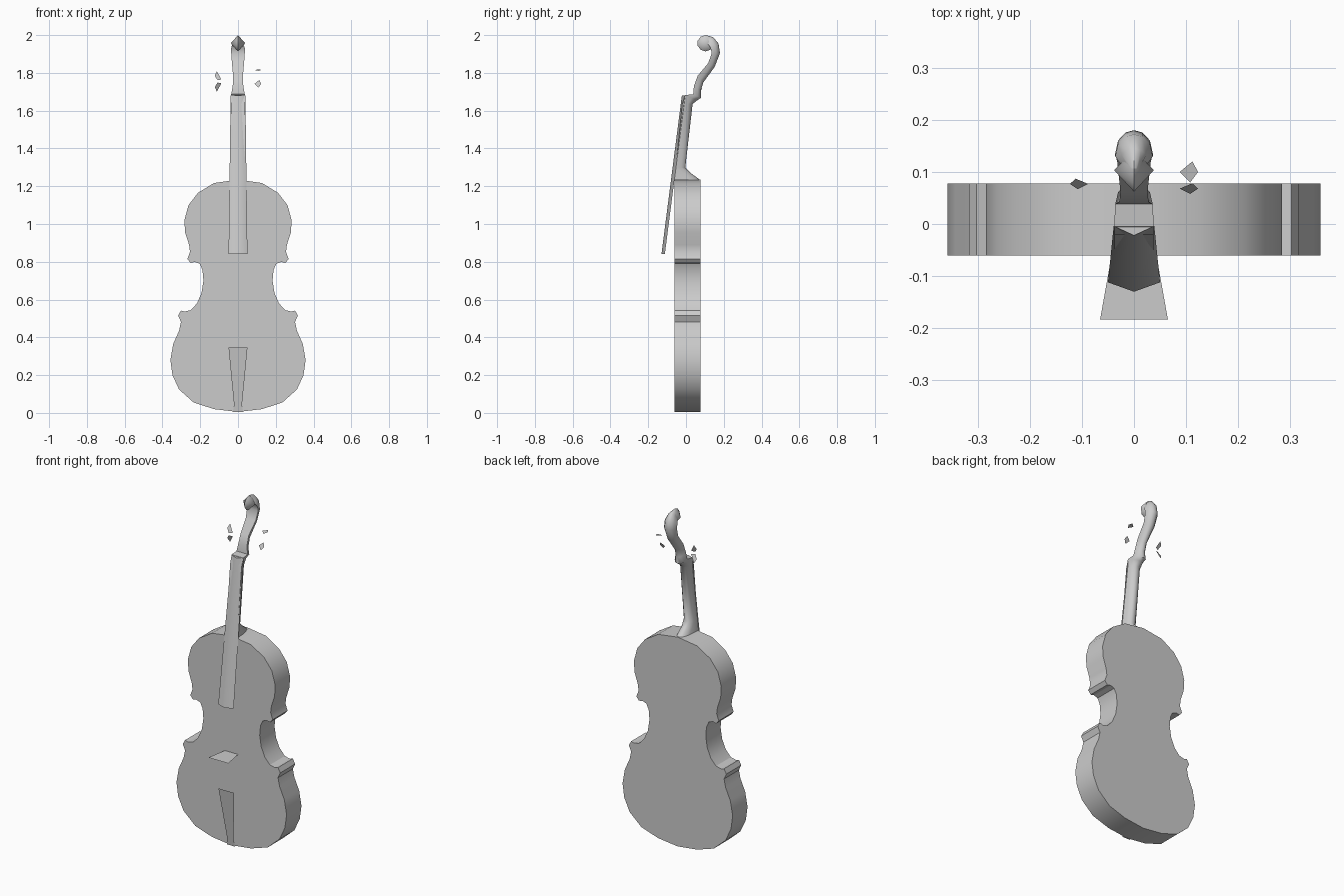
import bpy, bmesh, math
from mathutils import Vector

cube = bpy.data.objects.get("Cube")
if cube:
    bpy.data.objects.remove(cube, do_unlink=True)

grey = bpy.data.materials.new("plain_grey")
grey.use_nodes = True
shade = (0.6, 0.6, 0.6, 1)
grey.diffuse_color = shade
grey.node_tree.nodes["Principled BSDF"].inputs["Base Color"].default_value = shade


def finish(bm, name, smooth_angle=None):
    """Turn a bmesh into a named, coloured object."""
    if smooth_angle:
        bmesh.ops.recalc_face_normals(bm, faces=bm.faces)
    mesh = bpy.data.meshes.new(name)
    bm.to_mesh(mesh)
    bm.free()
    mesh.materials.append(grey)
    obj = bpy.data.objects.new(name, mesh)
    bpy.context.collection.objects.link(obj)
    if smooth_angle:
        bpy.ops.object.select_all(action="DESELECT")
        obj.select_set(True)
        bpy.context.view_layer.objects.active = obj
        bpy.ops.object.shade_smooth_by_angle(angle=math.radians(smooth_angle))
    return obj


def plate(name, points):
    """One flat polygon."""
    bm = bmesh.new()
    bm.faces.new([bm.verts.new(p) for p in points])
    return finish(bm, name)


def loft(name, rings, smooth_angle):
    """Skin closed rings of equal point count and cap both ends."""
    bm = bmesh.new()
    loops = [[bm.verts.new(p) for p in ring] for ring in rings]
    for low, high in zip(loops, loops[1:]):
        for i in range(len(low)):
            j = (i + 1) % len(low)
            bm.faces.new((low[i], low[j], high[j], high[i]))
    bm.faces.new(loops[0][::-1])
    bm.faces.new(loops[-1])
    return finish(bm, name, smooth_angle)


# Body: half outline in thousandths (x, z), mirrored and extruded in depth
half = [(0, 1235), (127, 1217), (212, 1165), (262, 1100), (284, 1020), (280, 955),
        (259, 890), (254, 852), (268, 815), (251, 794), (228, 799), (203, 790),
        (188, 757), (183, 700), (193, 635), (217, 580), (250, 544), (283, 536),
        (302, 542), (317, 515), (302, 482), (312, 435), (343, 365), (358, 280),
        (347, 200), (312, 124), (235, 55), (127, 20), (0, 5)]
outline = half + [(-x, z) for x, z in half[-2:0:-1]]
loft("body", [[(x / 1000, y, z / 1000) for x, z in outline]
              for y in (-0.06, 0.078)], 30)

# Neck and pegbox: front (y, z), back (y, z) and half width in thousandths
sections = [(-62, 1232, 76, 1232, 38), (-58, 1265, 25, 1270, 38),
            (-54, 1300, -4, 1298, 38), (-20, 1635, 35, 1635, 37),
            (-5, 1682, 60, 1655, 38), (38, 1687, 80, 1668, 36),
            (42, 1730, 78, 1705, 28), (62, 1785, 92, 1750, 26),
            (118, 1852, 152, 1832, 32), (136, 1905, 180, 1905, 36),
            (130, 1932, 172, 1955, 36), (118, 1950, 145, 1988, 28),
            (104, 1960, 107, 2000, 10)]
# Flat front, rounded back: (share of width, share of depth)
profile = [(-1, 0), (-0.85, 0.55), (-0.45, 0.9), (0, 1), (0.45, 0.9), (0.85, 0.55), (1, 0)]
rings = []
for fy, fz, by, bz, w in sections:
    front, back = Vector((0, fy, fz)), Vector((0, by, bz))
    rings.append([(front.lerp(back, d) + Vector((s * w, 0, 0))) / 1000 for s, d in profile])
loft("neck", rings, 50)

# Scroll: a ten-sided spindle pointing sideways
bm = bmesh.new()
centre = Vector((0, 0.103, 1.957))
rim = []
for i in range(10):
    a = math.tau * i / 10
    rim.append(bm.verts.new(centre + 0.043 * Vector((0, math.sin(a), math.cos(a)))))
for side in (-1, 1):
    tip = bm.verts.new(centre + Vector((side * 0.038, 0, 0)))
    for i in range(10):
        bm.faces.new((rim[i], rim[(i + 1) % 10], tip))
finish(bm, "scroll", 50)

# Fingerboard: slim tapering slab with a ridged front
loft("fingerboard", [[(-w, y, z), (0, y - 0.018, z), (w, y, z)]
                     for w, y, z in ((0.05, -0.112, 0.84), (0.039, -0.004, 1.68))], 50)

# Tailpiece: tilted flat plate flaring at its foot
left_edge = [(-0.05, -0.11, 0.345), (-0.021, -0.07, 0.045), (-0.027, -0.064, 0.005)]
plate("tailpiece", left_edge + [(-x, y, z) for x, y, z in left_edge[::-1]])

# Bridge: level plate reaching out from the body
plate("bridge", [(-0.065, -0.183, 0.55), (0.065, -0.183, 0.55),
                 (0.043, -0.06, 0.55), (-0.043, -0.06, 0.55)])

# Tuning pegs: small flat kites, inner corner, tilt in y and z
pegs = {"right_upper_peg": (-1, 0.077, 1.765, 0.010, 0.024, 0.02),
        "right_lower_peg": (-1, 0.077, 1.745, 0.010, -0.024, -0.02),
        "left_upper_peg": (1, 0.100, 1.815, 0.020, 0.004, 0),
        "left_lower_peg": (1, 0.068, 1.742, 0.010, 0.020, 0)}
for name, (side, y, z, dy, dz, drop) in pegs.items():
    plate(name, [(side * 0.088, y, z),
                 (side * 0.112, y + dy, z + dz + drop),
                 (side * 0.123, y, z + drop),
                 (side * 0.108, y - dy, z - dz + drop)])
